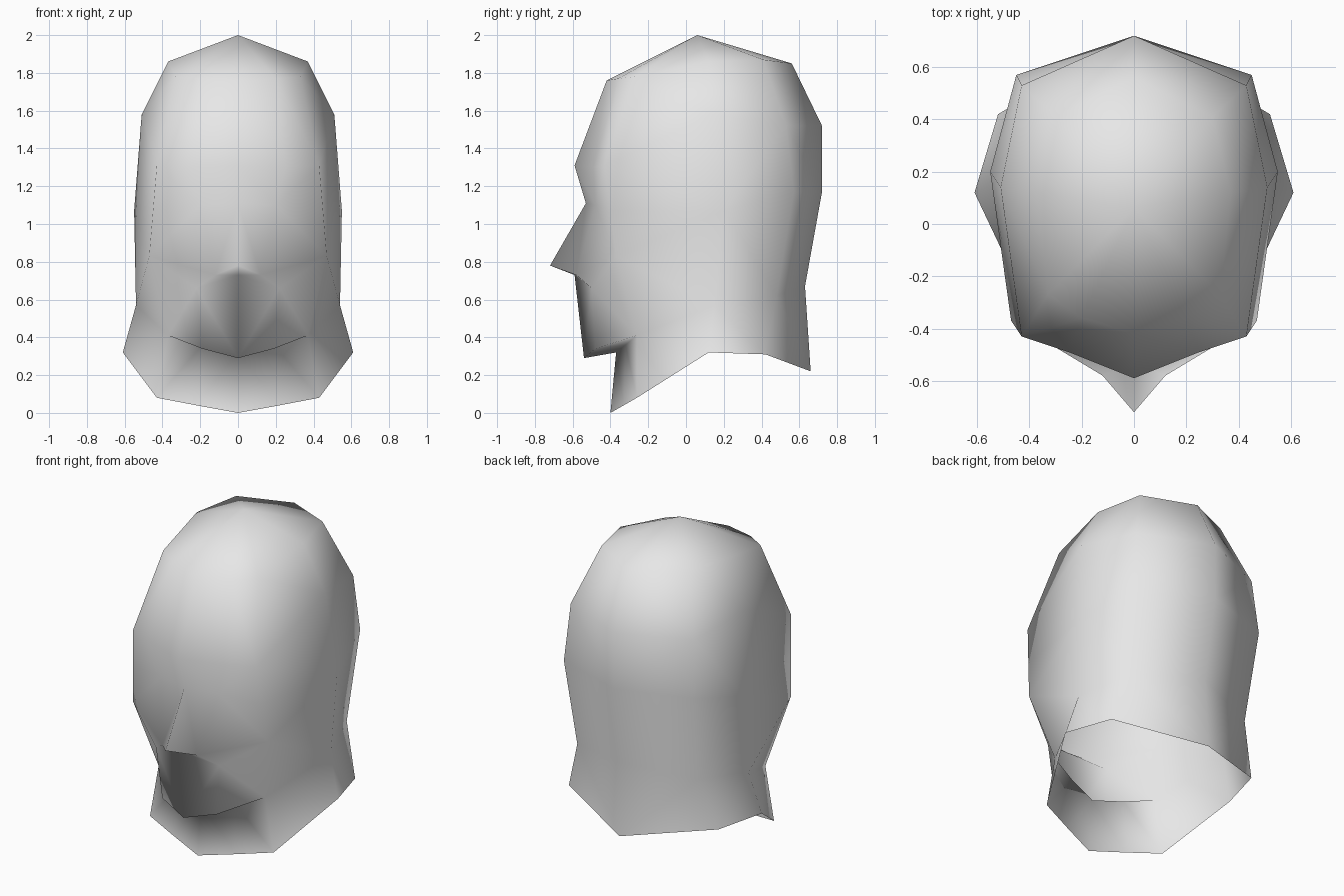
import bpy
import bmesh

default_cube = bpy.data.objects.get("Cube")
if default_cube:
    bpy.data.objects.remove(default_cube, do_unlink=True)


def make_material(name, color):
    material = bpy.data.materials.new(name)
    material.use_nodes = True
    material.diffuse_color = color
    shader = next(n for n in material.node_tree.nodes if n.type == "BSDF_PRINCIPLED")
    shader.inputs["Base Color"].default_value = color
    return material


# Half cross-sections, each running from the front centre around to the back centre:
# front, inner face, face corner, side, back corner, back
top = [(0, .06, 2)] * 6
crown = [(0, -.42, 1.76), (.2, -.36, 1.77), (.33, -.27, 1.78),
         (.37, .12, 1.86), (.3, .41, 1.87), (0, .56, 1.85)]
brow = [(0, -.59, 1.31), (.25, -.49, 1.3), (.43, -.43, 1.31),
        (.51, .14, 1.58), (.43, .53, 1.52), (0, .72, 1.52)]
eyes = [(0, -.53, 1.11), (.2, -.48, 1.1), (.45, -.4, 1.07),
        (.55, .2, 1.07), (.45, .57, 1.17), (0, .72, 1.17)]
nose = [(0, -.72, .78), (.12, -.58, .73), (.47, -.37, .83),
        (.54, .15, .57), (.42, .48, .62), (0, .63, .67)]
nape = nose[3:]

# The lower face sections share the nape, so they close up towards the sides
lip = [(0, -.59, .73), (.22, -.5, .66), nose[2]] + nape
jaw = [(0, -.54, .29), (.19, -.48, .34), (.37, -.26, .41)] + nape
throat = [(0, -.37, .32), (.19, -.32, .36), jaw[2]] + nape
hem = [(0, -.4, 0), (.22, -.33, .04), (.43, -.26, .08),
       (.61, .12, .32), (.52, .42, .31), (0, .66, .22)]


def loft_half(name, rings, material):
    """Skin the sections, merging shared points, and mirror the half across x."""
    bm = bmesh.new()
    shared = {}

    def vertex(point):
        if point not in shared:
            shared[point] = bm.verts.new(point)
        return shared[point]

    for upper, lower in zip(rings, rings[1:]):
        for j in range(len(upper) - 1):
            corners = (upper[j], lower[j], lower[j + 1], upper[j + 1])
            loop = list(dict.fromkeys(vertex(p) for p in corners))
            if len(loop) > 2:
                bm.faces.new(loop)
    bmesh.ops.triangulate(bm, faces=bm.faces[:], quad_method="SHORT_EDGE")
    for face in bm.faces:
        face.smooth = True

    mesh = bpy.data.meshes.new(name)
    bm.to_mesh(mesh)
    bm.free()
    mesh.materials.append(material)
    obj = bpy.data.objects.new(name, mesh)
    bpy.context.collection.objects.link(obj)
    mirror = obj.modifiers.new("Mirror", "MIRROR")
    mirror.use_axis[0] = True
    mirror.use_clip = True
    return obj


# Head with an open neck
grey = make_material("plain grey", (.8, .8, .8, 1))
loft_half("head_and_neck", [top, crown, brow, eyes, nose, lip, jaw, throat, hem], grey)
